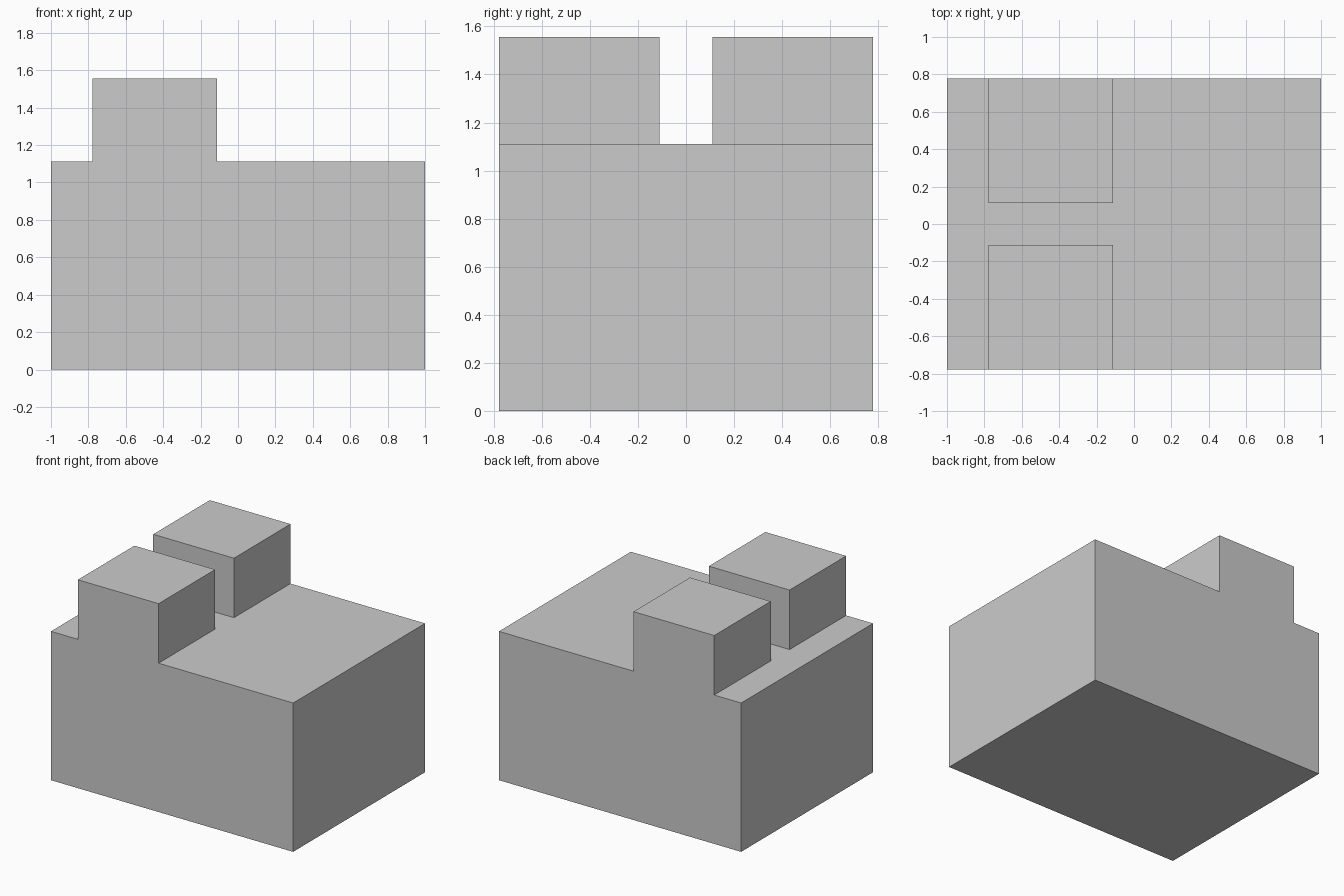
import bpy, bmesh
from mathutils import Matrix

if "Cube" in bpy.data.objects:
    bpy.data.objects.remove(bpy.data.objects["Cube"])

U = 1 / 9                      # model module
LENGTH, WIDTH, HEIGHT = 18 * U, 14 * U, 10 * U
PAD_X = (-7 * U, -U)           # raised blocks, along x
GAP = U                        # half of the channel between them
PAD_RISE = 4 * U

bm = bmesh.new()

# Main body
bmesh.ops.create_cube(bm, size=1, matrix=Matrix.Translation((0, 0, HEIGHT / 2))
                      @ Matrix.Diagonal((LENGTH, WIDTH, HEIGHT, 1)))

# Outline of the two raised blocks cut into the body
cuts = [((x, 0, 0), (1, 0, 0)) for x in PAD_X]
cuts += [((0, y, 0), (0, 1, 0)) for y in (-GAP, GAP)]
for point, normal in cuts:
    bmesh.ops.bisect_plane(bm, geom=bm.verts[:] + bm.edges[:] + bm.faces[:],
                           plane_co=point, plane_no=normal)

# Raise the front and back blocks
bm.normal_update()
pads = []
for f in bm.faces:
    c = f.calc_center_median()
    if f.normal.z > 0.9 and PAD_X[0] < c.x < PAD_X[1] and abs(c.y) > GAP:
        pads.append(f)
raised = bmesh.ops.extrude_discrete_faces(bm, faces=pads)["faces"]
for f in raised:
    bmesh.ops.translate(bm, vec=(0, 0, PAD_RISE), verts=f.verts)

# Merge coplanar faces into clean flat sides
bmesh.ops.dissolve_limit(bm, angle_limit=0.01, verts=bm.verts[:], edges=bm.edges[:])
bmesh.ops.recalc_face_normals(bm, faces=bm.faces[:])

mesh = bpy.data.meshes.new("notched_block")
bm.to_mesh(mesh)
bm.free()
bpy.context.collection.objects.link(bpy.data.objects.new("notched_block", mesh))
